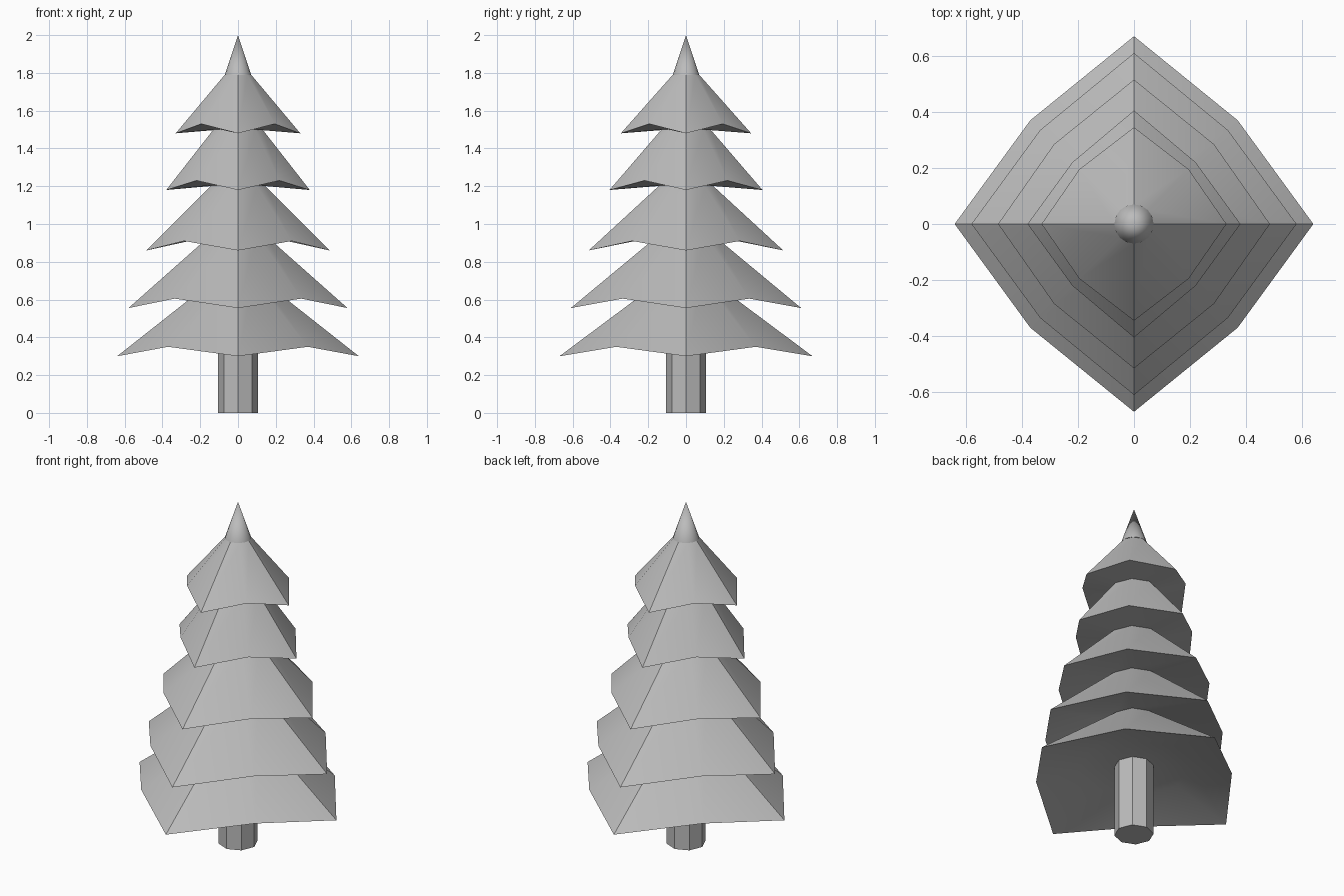
import bpy, bmesh, math

cube = bpy.data.objects.get("Cube")
if cube:
    bpy.data.objects.remove(cube, do_unlink=True)

grey = bpy.data.materials.new("plain_grey")
grey.use_nodes = True
colour = (0.5, 0.5, 0.5, 1)
grey.diffuse_color = colour
grey.node_tree.nodes["Principled BSDF"].inputs["Base Color"].default_value = colour


def octagon(r, z):
    """Regular eight-point ring with points on the axes."""
    return [(r * math.cos(i * math.pi / 4), r * math.sin(i * math.pi / 4), z)
            for i in range(8)]


def rim(x, y, diagonal, z):
    """Drooping branch rim: long low points on the axes, raised diagonals."""
    ring = []
    for i in range(8):
        c, s = math.cos(i * math.pi / 4), math.sin(i * math.pi / 4)
        if i % 2:
            k = diagonal * math.sqrt(2)
            ring.append((c * k, s * k, z + 0.05))
        else:
            ring.append((c * x, s * y, z))
    return ring


def loft(name, rings, cap_start=False, cap_end=False):
    """Join rings, listed from bottom to top, into one surface."""
    bm = bmesh.new()
    loops = [[bm.verts.new(p) for p in ring] for ring in rings]
    for a, b in zip(loops, loops[1:]):
        n = len(a)
        for i in range(n):
            j = (i + 1) % n
            bm.faces.new((a[i], a[j], b[j], b[i]))
    if cap_start:
        bm.faces.new(loops[0][::-1])
    if cap_end:
        bm.faces.new(loops[-1])
    mesh = bpy.data.meshes.new(name)
    bm.to_mesh(mesh)
    bm.free()
    return finish(bpy.data.objects.new(name, mesh), True)


def finish(obj, link=False):
    if link:
        bpy.context.collection.objects.link(obj)
    obj.data.materials.clear()
    obj.data.materials.append(grey)
    bpy.ops.object.select_all(action="DESELECT")
    obj.select_set(True)
    bpy.context.view_layer.objects.active = obj
    bpy.ops.object.shade_smooth_by_angle(angle=math.radians(32))
    return obj


# Trunk
loft("trunk", [octagon(0.105, 0), octagon(0.105, 0.45)], True, True)

# Branch tiers: rim x, rim y, rim diagonal, rim z, neck radius, neck z
tiers = [
    (0.64, 0.67, 0.37, 0.30, 0.12, 0.71),
    (0.58, 0.61, 0.335, 0.555, 0.14, 0.945),
    (0.485, 0.515, 0.285, 0.86, 0.14, 1.205),
    (0.38, 0.405, 0.22, 1.18, 0.13, 1.50),
    (0.33, 0.345, 0.195, 1.48, 0.07, 1.79),
]
rings = [octagon(0.1, 0.42), octagon(0.3, 0.41)]
for x, y, diagonal, z, neck, neck_z in tiers:
    rings += [rim(x, y, diagonal, z), octagon(neck, neck_z)]
loft("branches", rings, True, True)

# Pointed top
bpy.ops.mesh.primitive_cone_add(vertices=16, radius1=0.07, radius2=0, depth=0.21,
                                location=(0, 0, 1.895))
tip = bpy.context.object
tip.name = "treetop"
finish(tip)
